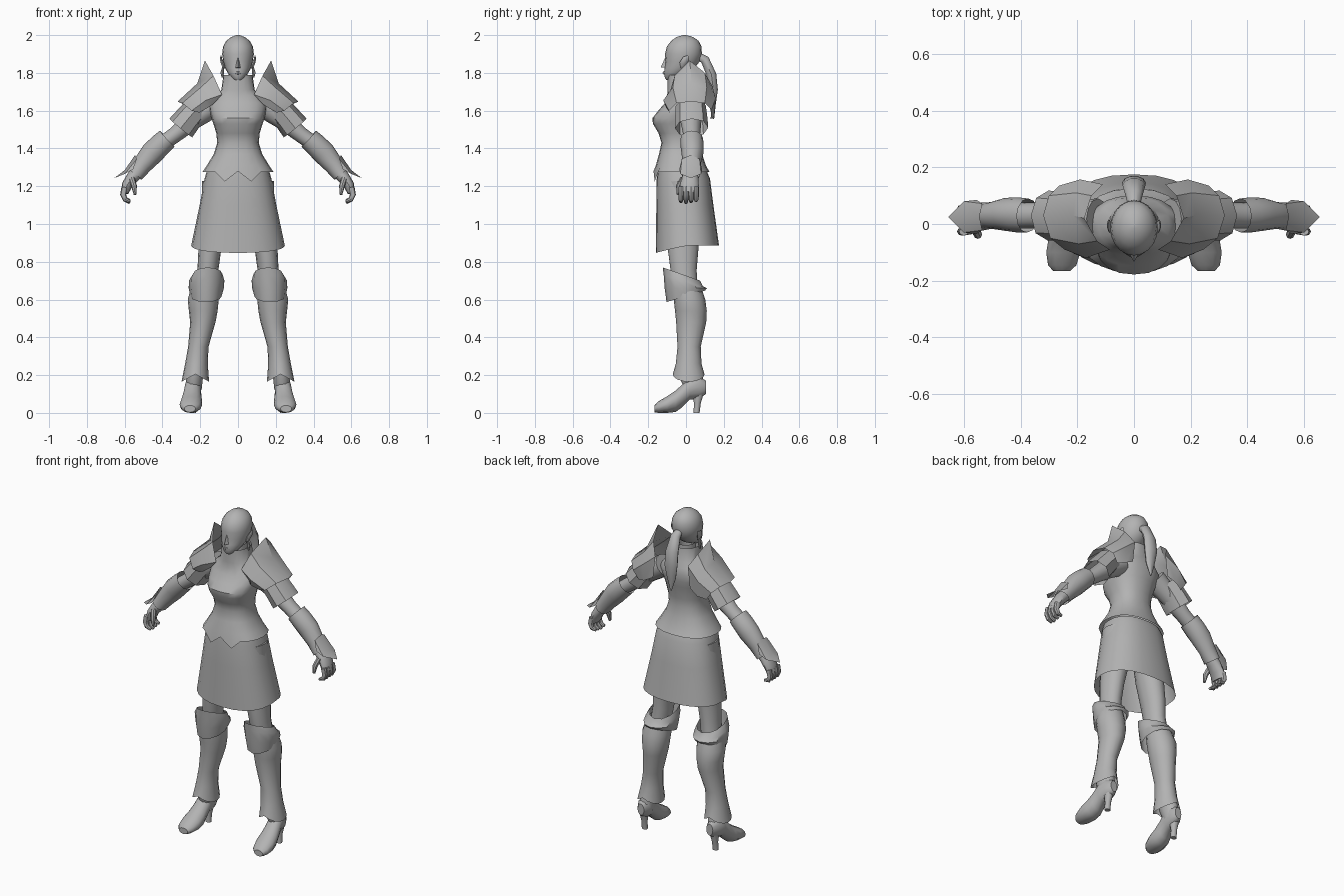
import bpy, math
from mathutils import Vector

grey = bpy.data.materials.new("plain grey")
grey.diffuse_color = (0.45, 0.45, 0.45, 1)


def make(name, verts, faces, mirror=False, angle=40):
    me = bpy.data.meshes.new(name)
    me.from_pydata([tuple(v) for v in verts], [], faces)
    me.materials.append(grey)
    ob = bpy.data.objects.new(name, me)
    bpy.context.collection.objects.link(ob)
    bpy.ops.object.select_all(action='DESELECT')
    ob.select_set(True)
    bpy.context.view_layer.objects.active = ob
    bpy.ops.object.mode_set(mode='EDIT')
    bpy.ops.mesh.select_all(action='SELECT')
    bpy.ops.mesh.normals_make_consistent(inside=False)
    bpy.ops.object.mode_set(mode='OBJECT')
    bpy.ops.object.shade_smooth_by_angle(angle=math.radians(angle))
    if mirror:
        ob.modifiers.new("mirror", 'MIRROR')
    return ob


def loft(name, rings, caps=(True, True), mirror=False, closed=True, angle=40):
    """Skin a list of point rings."""
    n = len(rings[0])
    verts = [p for r in rings for p in r]
    faces = [(i * n + j, i * n + (j + 1) % n, (i + 1) * n + (j + 1) % n, (i + 1) * n + j)
             for i in range(len(rings) - 1) for j in range(n if closed else n - 1)]
    if caps[0]:
        faces.append(tuple(range(n)))
    if caps[1]:
        faces.append(tuple(range(len(verts) - n, len(verts))))
    return make(name, verts, faces, mirror, angle)


def stack(name, rows, sides=20, caps=(False, False), mirror=False, hem=None, power=1.0):
    """Horizontal rings (z, centre x, half width, front y, back y).
    hem(i, x direction, y direction) returns a height offset."""
    rings = []
    for i, (z, cx, hw, yf, yb) in enumerate(rows):
        ring = []
        for k in range(sides):
            a = 2 * math.pi * k / sides - math.pi / 2
            c, s = math.cos(a), math.sin(a)
            c2 = math.copysign(abs(c) ** power, c)
            s2 = math.copysign(abs(s) ** power, s)
            ring.append((cx + hw * c2, (yf + yb) / 2 + (yb - yf) / 2 * s2,
                         z + (hem(i, c, s) if hem else 0)))
        rings.append(ring)
    return loft(name, rings, caps, mirror)


def tube(name, path, ref, sides=12, caps=(True, True), mirror=False):
    """Rings (x, y, z, radius across, radius along ref) following a path."""
    pts = [Vector(p[:3]) for p in path]
    rings = []
    for i, p in enumerate(path):
        t = (pts[min(i + 1, len(pts) - 1)] - pts[max(i - 1, 0)]).normalized()
        u = t.cross(Vector(ref)).normalized()
        v = u.cross(t)
        rings.append([pts[i] + u * p[3] * math.cos(a) + v * p[4] * math.sin(a)
                      for a in (2 * math.pi * k / sides for k in range(sides))])
    return loft(name, rings, caps, mirror)


X, Y = (1, 0, 0), (0, 1, 0)

# Head
stack("head", [(1.763, 0, .018, -.105, -.07), (1.775, 0, .036, -.112, -.04),
               (1.80, 0, .055, -.116, .01), (1.825, 0, .068, -.114, .045),
               (1.86, 0, .078, -.108, .072), (1.90, 0, .084, -.111, .084),
               (1.94, 0, .079, -.101, .082), (1.97, 0, .062, -.078, .066),
               (1.99, 0, .036, -.05, .038), (2.0, 0, .008, -.016, .0)],
      20, (True, True))
make("nose", [(0, -.108, 1.885), (-.016, -.106, 1.826), (.016, -.106, 1.826), (0, -.134, 1.83)],
     [(0, 1, 3), (0, 3, 2), (1, 2, 3)])
tube("lips", [(-.024, -.105, 1.80, .004, .004), (0, -.117, 1.80, .008, .007),
              (.024, -.105, 1.80, .004, .004)], Y, 8)
tube("ear", [(.072, -.02, 1.825, .006, .008), (.082, -.015, 1.85, .009, .02),
             (.09, .0, 1.875, .006, .018), (.09, .012, 1.89, .002, .004)], Y, 8, mirror=True)
tube("earring", [(.08, -.015, 1.83, .004, .004), (.083, -.015, 1.80, .01, .01),
                 (.083, -.015, 1.775, .003, .003)], Y, 8, mirror=True)
stack("neck", [(1.66, 0, .055, -.06, .05), (1.80, 0, .05, -.06, .05)], 14)

# Ponytail
tube("ponytail", [(0, .06, 1.89, .02, .022), (0, .10, 1.87, .03, .025), (0, .135, 1.79, .04, .027),
                  (0, .145, 1.71, .042, .025), (0, .14, 1.63, .028, .018),
                  (0, .145, 1.555, .004, .004)], Y, 10)


# Armoured bodice with a pointed lower edge
def bodice_hem(i, c, s):
    if i:
        return 0
    if s > -.6:
        return .035
    return .04 - .055 * max(0, 1 - abs(abs(c) - .31) / .31)


stack("bodice", [(1.24, 0, .188, -.172, .125), (1.31, 0, .165, -.16, .105),
                 (1.37, 0, .128, -.143, .085), (1.43, 0, .11, -.13, .072),
                 (1.48, 0, .115, -.145, .075), (1.53, 0, .13, -.175, .085),
                 (1.56, 0, .14, -.178, .09), (1.60, 0, .15, -.147, .1),
                 (1.64, 0, .155, -.112, .1), (1.68, 0, .125, -.1, .095),
                 (1.71, 0, .088, -.097, .08), (1.79, 0, .077, -.097, .07)],
      20, hem=bodice_hem, power=.85)

# Skirt
stack("skirt", [(1.28, 0, .165, -.15, .11), (1.24, 0, .177, -.155, .127),
                (1.10, 0, .203, -.157, .145), (.885, 0, .248, -.16, .175)],
      24, hem=lambda i, c, s: -.038 * max(0, -s) if i == 3 else 0, power=.85)

# Thighs
tube("thigh", [(.105, -.015, 1.22, .085, .095), (.125, -.015, 1.0, .072, .088),
               (.15, -.015, .86, .06, .082), (.16, -.012, .75, .055, .07),
               (.175, .0, .64, .055, .065)], Y, 14, mirror=True)


# Knee guards
def knee_hem(i, c, s):
    return (.035 * -s, .03 * -s, .0, .03 * s)[i]


stack("knee_guard", [(.735, .16, .078, -.123, .075), (.70, .166, .094, -.118, .09),
                     (.66, .168, .093, -.113, .112), (.617, .17, .083, -.103, .10)],
      12, mirror=True, hem=knee_hem)

# Boot shafts
stack("boot_shaft", [(.68, .175, .07, -.07, .075), (.60, .184, .082, -.065, .102),
                     (.54, .184, .076, -.058, .11), (.48, .186, .067, -.052, .107),
                     (.35, .21, .054, -.045, .078), (.26, .22, .06, -.054, .082),
                     (.205, .226, .073, -.07, .098)],
      16, mirror=True, hem=lambda i, c, s: -.04 * abs(c) if i == 6 else 0)

# Heeled shoes: foot sections from toe to heel (y, bottom, top, half width)
foot = [(-.166, .003, .04, .03), (-.145, 0, .062, .05), (-.10, 0, .088, .06), (-.055, .005, .118, .056),
        (-.02, .03, .15, .049), (.02, .07, .19, .044), (.07, .075, .195, .042), (.105, .10, .17, .022)]
loft("shoe", [[(.243 - .08 * (y + .02) + w * math.cos(a), y, (b + t) / 2 + (t - b) / 2 * math.sin(a))
               for a in (2 * math.pi * k / 12 for k in range(12))] for y, b, t, w in foot], mirror=True)
stack("shoe_ankle", [(.12, .235, .042, -.005, .1), (.19, .23, .045, -.035, .09),
                     (.26, .222, .045, -.04, .072)], 12, mirror=True)
stack("shoe_heel", [(0, .24, .018, .04, .072), (.05, .239, .018, .042, .078),
                    (.13, .238, .032, .03, .102)], 10, (True, True), True)

# Arms
tube("upper_arm", [(.13, .02, 1.63, .065, .07), (.23, .025, 1.56, .055, .058), (.33, .03, 1.475, .042, .045),
                   (.40, .03, 1.425, .04, .045)], Y, 12, mirror=True)

# Shoulder plates: grid from front edge, over the top, to back edge
inner = [(.13, -.085, 1.635), (.085, -.09, 1.685), (.13, -.06, 1.785), (.175, .02, 1.865),
         (.15, .10, 1.80), (.11, .14, 1.73), (.125, .14, 1.60)]
middle = [(.16, -.105, 1.615), (.17, -.12, 1.655), (.195, -.07, 1.725), (.215, .03, 1.745),
          (.205, .11, 1.725), (.19, .157, 1.665), (.18, .15, 1.57)]
outer = [(.205, -.085, 1.59), (.245, -.09, 1.60), (.295, -.05, 1.64), (.32, .03, 1.648),
         (.30, .10, 1.64), (.265, .135, 1.605), (.23, .13, 1.555)]
loft("shoulder_plate", [inner, middle, outer], (False, False), True, False, 35)
tube("arm_plate", [(.205, .025, 1.625, .07, .08), (.265, .028, 1.555, .074, .086),
                   (.303, .03, 1.508, .078, .088)], Y, 8, (False, False), True)

# Bracers with a flared fin over the hand
tube("bracer", [(.375, .03, 1.452, .057, .06), (.41, .032, 1.42, .06, .062), (.455, .034, 1.375, .062, .058),
                (.505, .03, 1.315, .052, .047), (.545, .025, 1.26, .043, .05)], Y, 12, (False, False), True)
make("bracer_fin", [(.535, -.022, 1.345), (.535, .072, 1.345), (.555, -.035, 1.29), (.555, .085, 1.29),
                    (.60, -.03, 1.265), (.60, .08, 1.265), (.655, .025, 1.243), (.545, .025, 1.365),
                    (.60, .025, 1.285)],
     [(0, 7, 8, 4), (7, 1, 5, 8), (4, 8, 6), (8, 5, 6), (0, 4, 2), (1, 3, 5)], True)

# Gloved hands with curled fingers
tube("palm", [(.525, .025, 1.285, .035, .037), (.56, .022, 1.245, .033, .044), (.588, .018, 1.205, .028, .05),
              (.60, .015, 1.165, .02, .046)], Y, 12, mirror=True)
for k in range(4):
    y = -.027 + .027 * k
    tip = 1.112 + .006 * abs(k - 1)
    tube("finger_%d" % (k + 1), [(.60, y, 1.195, .017, .014), (.608, y, 1.155, .016, .014),
                                 (.597, y, 1.13, .014, .013), (.572, y, tip, .008, .009)],
         Y, 8, mirror=True)
tube("thumb", [(.562, -.015, 1.24, .016, .017), (.55, -.038, 1.20, .015, .015),
               (.545, -.042, 1.155, .007, .008)], Y, 8, mirror=True)
